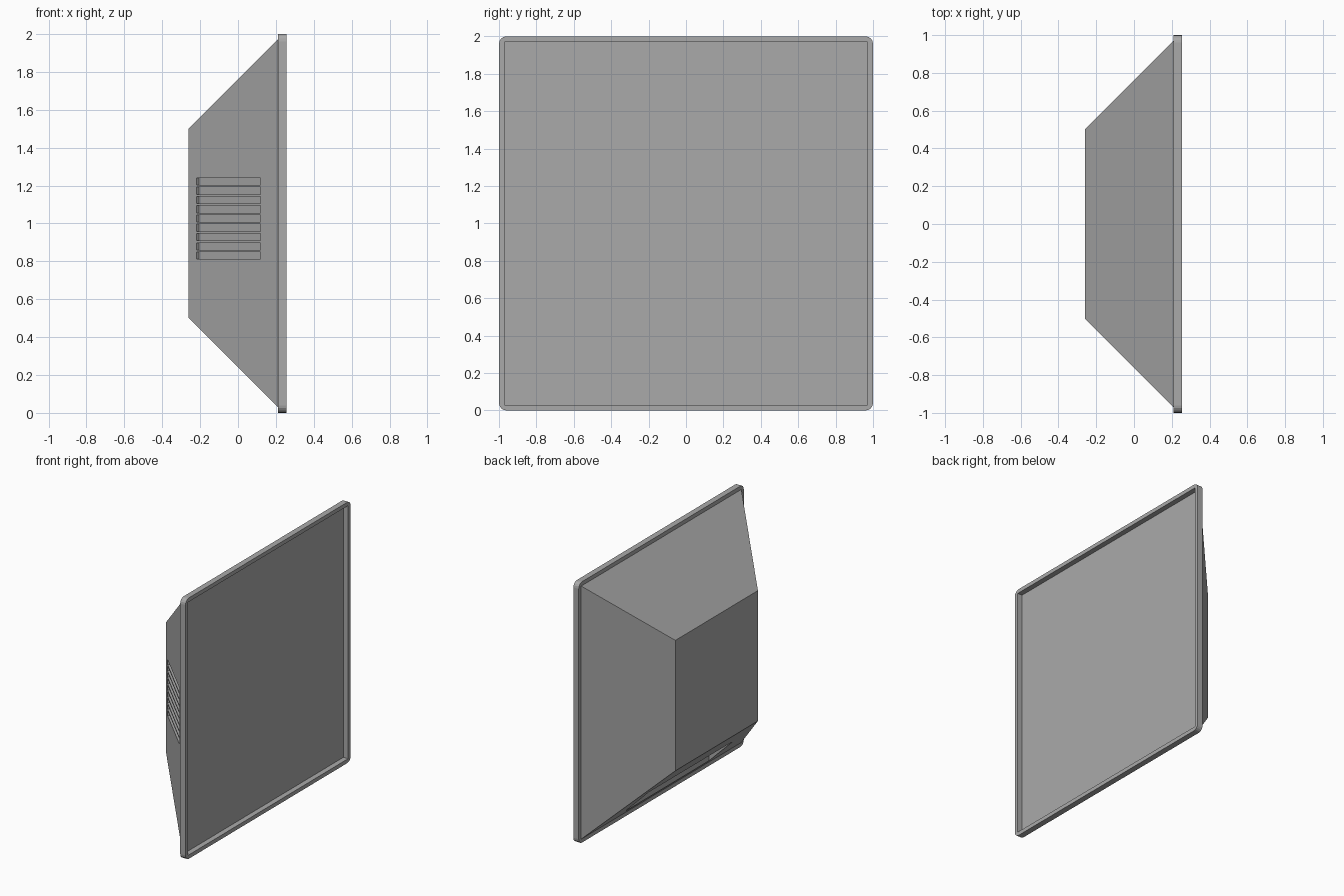
import bpy, bmesh, math
from mathutils import Matrix, Vector

if "Cube" in bpy.data.objects:
    bpy.data.objects.remove(bpy.data.objects["Cube"], do_unlink=True)

MID = 1.0                 # height of the centre line
BACK, JOIN, FRONT = -0.26, 0.21, 0.255
INNER = 0.97              # half size of the screen opening


def make_material(name, value):
    mat = bpy.data.materials.new(name)
    mat.use_nodes = True
    colour = (value, value, value, 1)
    mat.diffuse_color = colour
    mat.node_tree.nodes["Principled BSDF"].inputs["Base Color"].default_value = colour
    return mat


GREY = make_material("mid grey", 0.4)


def finish(name, bm):
    bmesh.ops.recalc_face_normals(bm, faces=bm.faces)
    mesh = bpy.data.meshes.new(name)
    bm.to_mesh(mesh)
    bm.free()
    mesh.materials.append(GREY)
    obj = bpy.data.objects.new(name, mesh)
    bpy.context.collection.objects.link(obj)
    return obj


def box(name, centre, size, turn=0):
    bm = bmesh.new()
    matrix = (Matrix.Translation(Vector(centre)) @ Matrix.Rotation(turn, 4, 'Z')
              @ Matrix.Diagonal((*size, 1)))
    bmesh.ops.create_cube(bm, size=1, matrix=matrix)
    return finish(name, bm)


def cut(target, cutter):
    mod = target.modifiers.new("cut", 'BOOLEAN')
    mod.operation = 'DIFFERENCE'
    mod.solver = 'EXACT'
    mod.object = cutter
    bpy.context.view_layer.objects.active = target
    bpy.ops.object.modifier_apply(modifier=mod.name)
    bpy.data.objects.remove(cutter, do_unlink=True)


# Tapered rear housing, with the screen as its flat front
bm = bmesh.new()
rings = []
for x, half in ((BACK, 0.5), (JOIN, INNER), (JOIN + 0.005, INNER)):
    rings.append([bm.verts.new((x, a * half, MID + b * half))
                  for a, b in ((-1, -1), (1, -1), (1, 1), (-1, 1))])
bm.faces.new(rings[0])
bm.faces.new(rings[-1])
for low, high in zip(rings, rings[1:]):
    for i in range(4):
        j = (i + 1) % 4
        bm.faces.new((low[i], low[j], high[j], high[i]))
housing = finish("rear_housing", bm)

# Connector bay cut into the underside slope
cut(housing, box("bay_cutter", (-0.07, 0, 0.14), (0.46, 1.02, 0.28)))

# Nine vent slots on the side slope
slot_x = -0.05
for i in range(9):
    centre = (slot_x, -(0.76 + slot_x), 0.83 + 0.049 * i)
    cut(housing, box("slot_cutter", centre, (0.48, 0.04, 0.038), -math.pi / 4))

# Sockets hanging in the bay
for i, width in enumerate((0.09, 0.06, 0.06)):
    box(f"socket_{i + 1}", (0.05, 0.14 - 0.12 * i, 0.265), (0.06, width, 0.05))

# Bezel: rounded outer outline with a square opening
bm = bmesh.new()
radius, steps = 0.04, 4
outer, opening = [], []
for k, (a, b) in enumerate(((1, 1), (-1, 1), (-1, -1), (1, -1))):
    for s in range(steps + 1):
        angle = (k + s / steps) * math.pi / 2
        outer.append((a * (1 - radius) + radius * math.cos(angle),
                      b * (1 - radius) + radius * math.sin(angle)))
        opening.append((a * INNER, b * INNER))


def loop(points, x):
    return [bm.verts.new((x, y, MID + z)) for y, z in points]


loops = [loop(outer, JOIN), loop(outer, FRONT), loop(opening, FRONT), loop(opening, JOIN)]
for a, b in zip(loops, loops[1:] + loops[:1]):
    for i in range(len(a)):
        j = (i + 1) % len(a)
        bm.faces.new((a[i], a[j], b[j], b[i]))
bmesh.ops.remove_doubles(bm, verts=bm.verts, dist=0.0001)
bmesh.ops.dissolve_degenerate(bm, edges=bm.edges, dist=0.0001)
finish("bezel", bm)
